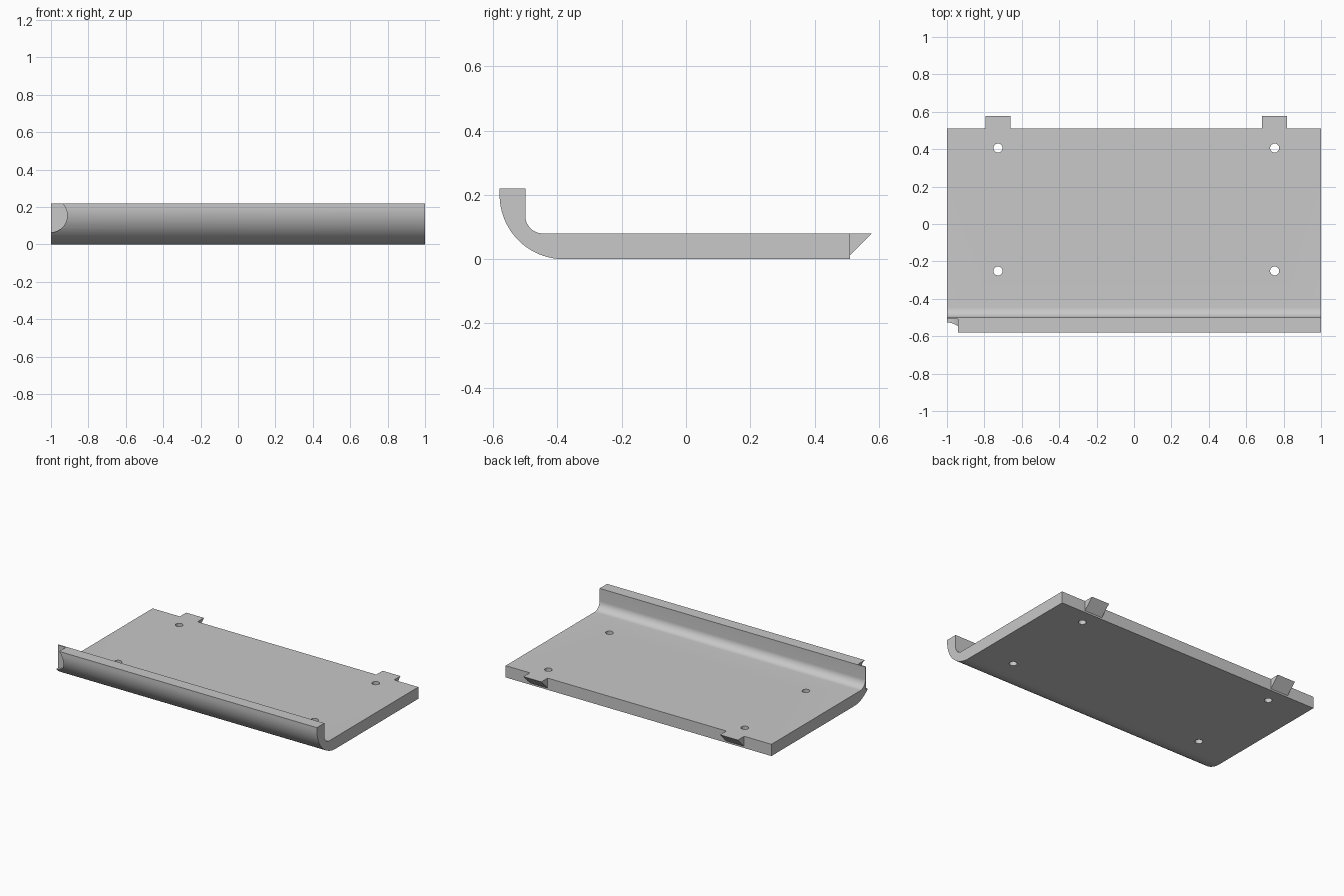
import bpy, bmesh, math
from mathutils import Matrix

cube = bpy.data.objects.get("Cube")
if cube:
    bpy.data.objects.remove(cube, do_unlink=True)

grey = bpy.data.materials.new("light_grey")
grey.use_nodes = True
colour = (0.58, 0.58, 0.58, 1)
grey.diffuse_color = colour
grey.node_tree.nodes["Principled BSDF"].inputs["Base Color"].default_value = colour

THICK, HEIGHT = 0.08, 0.22
FRONT, BACK = -0.58, 0.51
INNER = FRONT + THICK


def add_object(name, bm):
    bmesh.ops.recalc_face_normals(bm, faces=bm.faces)
    mesh = bpy.data.meshes.new(name)
    bm.to_mesh(mesh)
    bm.free()
    mesh.materials.append(grey)
    obj = bpy.data.objects.new(name, mesh)
    bpy.context.collection.objects.link(obj)
    return obj


def extrude_profile(name, profile, x0, x1):
    """Extrude a (y, z) outline along x."""
    bm = bmesh.new()
    face = bm.faces.new([bm.verts.new((x0, y, z)) for y, z in profile])
    new = bmesh.ops.extrude_face_region(bm, geom=[face])["geom"]
    verts = [g for g in new if isinstance(g, bmesh.types.BMVert)]
    bmesh.ops.translate(bm, verts=verts, vec=(x1 - x0, 0, 0))
    return add_object(name, bm)


def arc(cy, cz, r, a0, a1, steps):
    angles = [math.radians(a0 + (a1 - a0) * i / steps) for i in range(steps + 1)]
    return [(cy + r * math.cos(a), cz + r * math.sin(a)) for a in angles]


def cylinder(name, r, depth, matrix):
    bm = bmesh.new()
    bmesh.ops.create_cone(bm, cap_ends=True, segments=48, radius1=r,
                          radius2=r, depth=depth, matrix=matrix)
    return add_object(name, bm)


def cut(target, cutter):
    mod = target.modifiers.new("cut", "BOOLEAN")
    mod.operation = "DIFFERENCE"
    mod.solver = "EXACT"
    mod.object = cutter
    bpy.context.view_layer.objects.active = target
    bpy.ops.object.modifier_apply(modifier=mod.name)
    bpy.data.objects.remove(cutter, do_unlink=True)


# Plate with a curled front lip
profile = [(BACK, 0), (BACK, THICK)]
profile += arc(INNER + 0.055, THICK + 0.055, 0.055, 270, 180, 12)
profile += [(INNER, HEIGHT), (FRONT, HEIGHT)]
profile += arc(FRONT + 0.2, 0.2, 0.2, 180, 270, 24)
plate = extrude_profile("curled_plate", profile, -1, 1)

# Screw holes
for x in (-0.727, 0.752):
    for y in (-0.251, 0.406):
        cut(plate, cylinder("hole_cutter", 0.024, 0.4, Matrix.Translation((x, y, 0))))

# Round notch in the lip corner, leaving a thin wall behind it
notch_back, notch_depth = -0.508, 0.2
place = Matrix.Translation((-1.005, notch_back - notch_depth / 2, 0.155))
cut(plate, cylinder("notch_cutter", 0.092, notch_depth,
                    place @ Matrix.Rotation(math.pi / 2, 4, "X")))

# Wedge tabs on the back edge
wedge = [(BACK, THICK), (0.578, THICK), (BACK, 0.012)]
for side, x in (("right", -0.728), ("left", 0.751)):
    extrude_profile(side + "_back_tab", wedge, x - 0.067, x + 0.067)

# Smooth curves, sharp corners
bpy.ops.object.select_all(action="DESELECT")
plate.select_set(True)
bpy.context.view_layer.objects.active = plate
bpy.ops.object.shade_smooth_by_angle(angle=math.radians(30))
